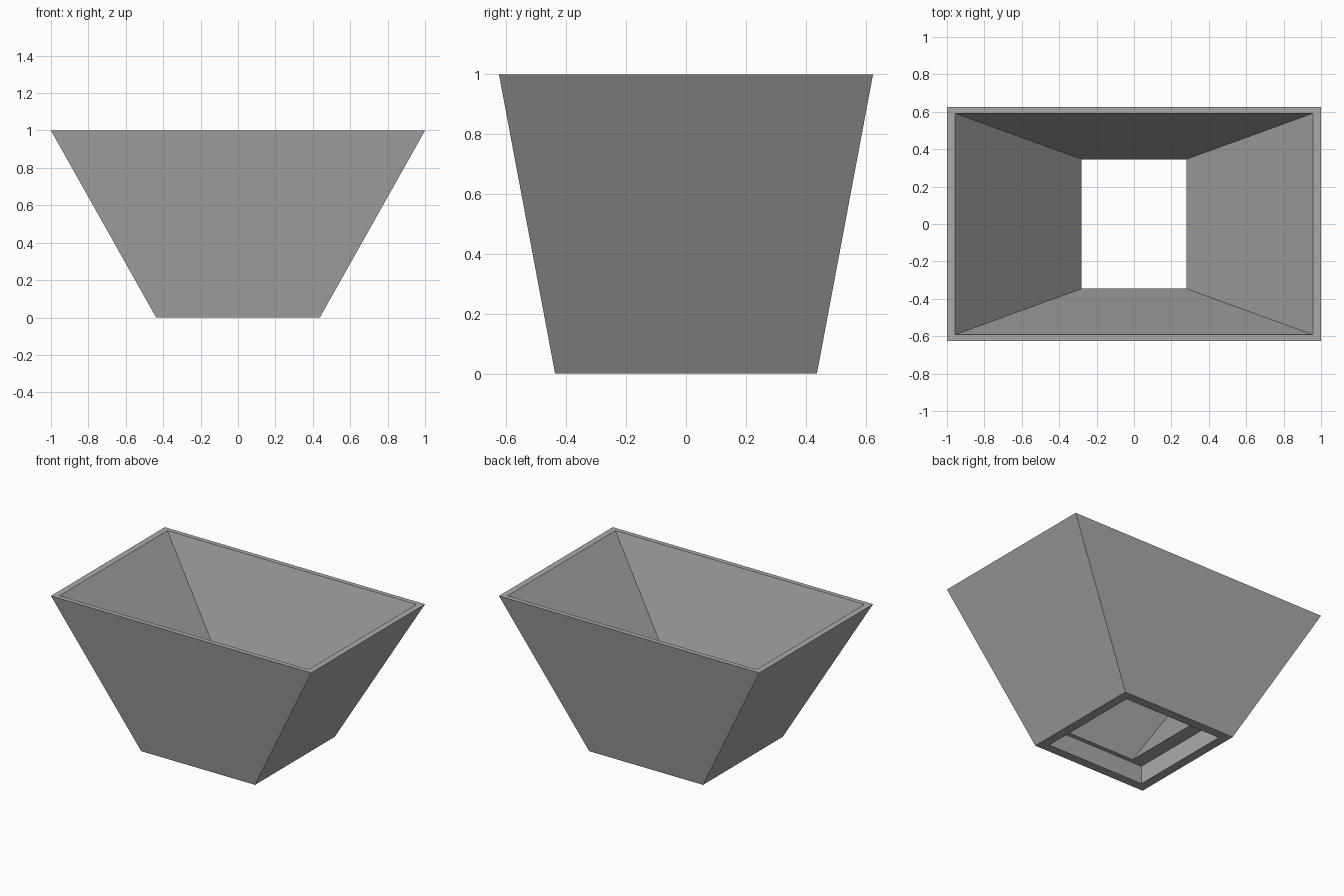
import bpy
import bmesh

cube = bpy.data.objects.get("Cube")
if cube:
    bpy.data.objects.remove(cube, do_unlink=True)

# Single flat grey
grey = bpy.data.materials.new("plain_grey")
grey.use_nodes = True
colour = (0.4, 0.4, 0.4, 1)
grey.diffuse_color = colour
grey.node_tree.nodes["Principled BSDF"].inputs["Base Color"].default_value = colour

# Rectangular rings (half width, half depth, height), from the foot recess
# out around the shell, over the rim and down the funnel to the opening
rings = [
    (0.375, 0.375, 0.125),   # top of foot recess
    (0.375, 0.375, 0),       # inner edge of foot
    (0.4375, 0.4375, 0),     # outer edge of foot
    (1, 0.625, 1),           # outer edge of rim
    (0.957, 0.592, 1),       # inner edge of rim
    (0.28, 0.346, 0.125),    # drain opening
]

bm = bmesh.new()
loops = [
    [bm.verts.new((sx * w, sy * d, z))
     for sx, sy in ((-1, -1), (1, -1), (1, 1), (-1, 1))]
    for w, d, z in rings
]
# Bridge each ring to the next, closing the last back to the first
for lower, upper in zip(loops, loops[1:] + loops[:1]):
    for i in range(4):
        j = (i + 1) % 4
        bm.faces.new((lower[i], lower[j], upper[j], upper[i]))
bmesh.ops.recalc_face_normals(bm, faces=bm.faces)

mesh = bpy.data.meshes.new("tapered_planter")
bm.to_mesh(mesh)
bm.free()
mesh.materials.append(grey)
planter = bpy.data.objects.new("tapered_planter", mesh)
bpy.context.collection.objects.link(planter)
